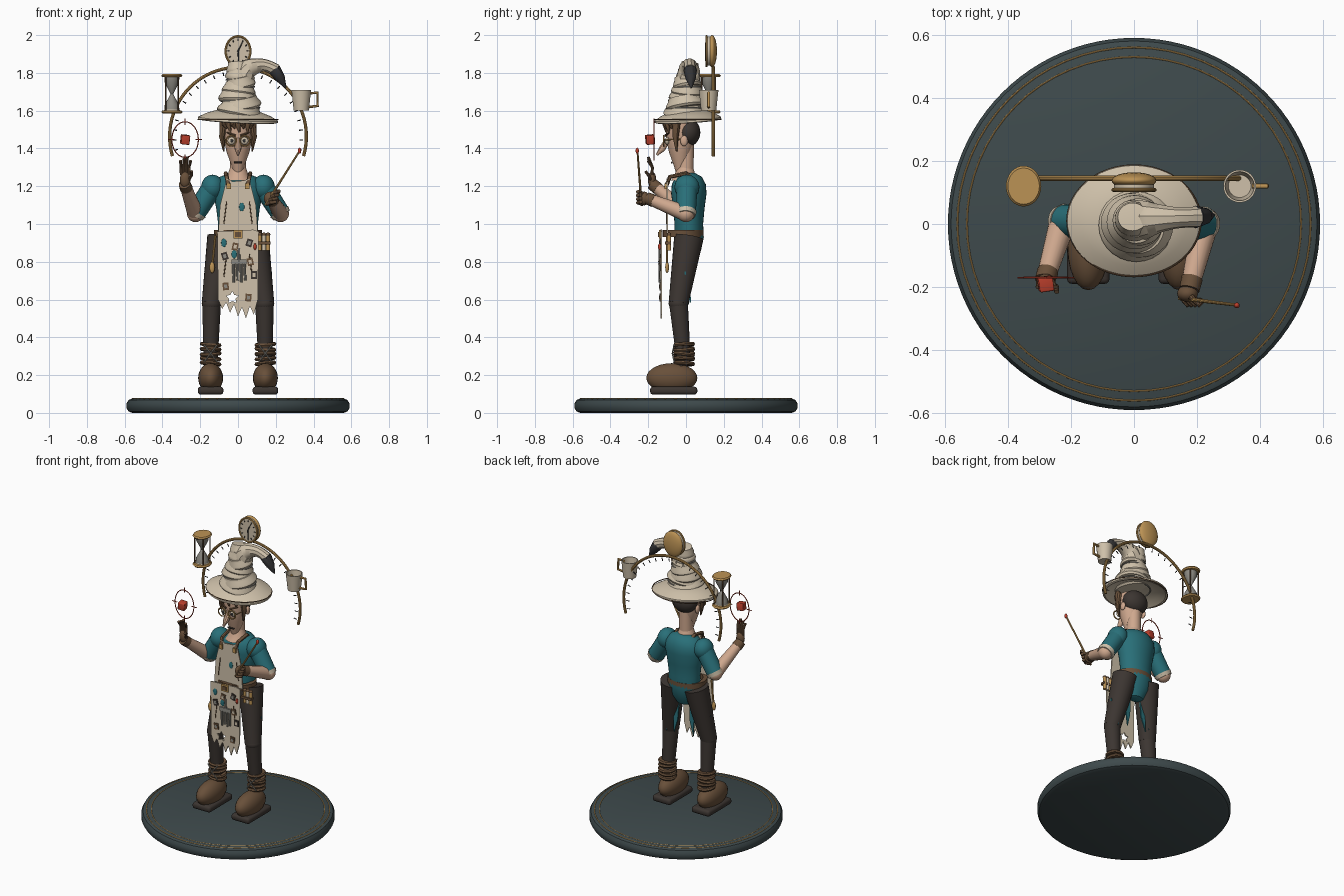
import bpy, bmesh, math, random
from math import sin, cos, pi
from mathutils import Vector

random.seed(4)
if "Cube" in bpy.data.objects:
    bpy.data.objects.remove(bpy.data.objects["Cube"])


def material(name, *rgb):
    m = bpy.data.materials.new(name)
    m.use_nodes = True
    m.diffuse_color = (*rgb, 1)
    m.node_tree.nodes["Principled BSDF"].inputs["Base Color"].default_value = (*rgb, 1)
    return m


slate = material("slate", .048, .068, .072)
teal = material("teal", .022, .16, .19)
cream = material("cream", .62, .53, .4)
skin = material("skin", .62, .39, .27)
leather = material("leather", .14, .08, .042)
cloth = material("dark cloth", .045, .036, .031)
gold = material("gold", .5, .29, .09)
red = material("red", .5, .05, .025)
charcoal = material("charcoal", .035, .035, .037)
grey = material("pale grey", .27, .26, .23)


def add(name, mesh, mat, loc=(0, 0, 0), rot=(0, 0, 0), scale=(1, 1, 1)):
    mesh.materials.clear()
    mesh.materials.append(mat)
    for p in mesh.polygons:
        p.use_smooth = True
    mesh.set_sharp_from_angle(angle=math.radians(35))
    o = bpy.data.objects.new(name, mesh)
    bpy.context.collection.objects.link(o)
    o.location, o.rotation_euler, o.scale = loc, rot, scale
    return o


def from_bm(name, bm, mat, *place):
    bmesh.ops.recalc_face_normals(bm, faces=bm.faces)
    me = bpy.data.meshes.new(name)
    bm.to_mesh(me)
    bm.free()
    return add(name, me, mat, *place)


def lathe(name, profile, mat, loc=(0, 0, 0), rot=(0, 0, 0), scale=(1, 1, 1), steps=32):
    bm = bmesh.new()
    vs = [bm.verts.new((r, 0, z)) for r, z in profile]
    es = [bm.edges.new(pair) for pair in zip(vs, vs[1:])]
    bmesh.ops.spin(bm, geom=vs + es, cent=(0, 0, 0), axis=(0, 0, 1), angle=2 * pi, steps=steps)
    bmesh.ops.remove_doubles(bm, verts=bm.verts, dist=.0001)
    return from_bm(name, bm, mat, loc, rot, scale)


def ball(name, loc, size, mat, rot=(0, 0, 0)):
    bm = bmesh.new()
    bmesh.ops.create_uvsphere(bm, u_segments=24, v_segments=14, radius=1)
    return from_bm(name, bm, mat, loc, rot, size)


def box(name, loc, size, mat, rot=(0, 0, 0), bevel=0):
    bm = bmesh.new()
    bmesh.ops.create_cube(bm, size=1)
    bmesh.ops.scale(bm, vec=size, verts=bm.verts)
    if bevel:
        bmesh.ops.bevel(bm, geom=bm.edges[:], offset=bevel, segments=3, affect='EDGES', profile=.5)
    return from_bm(name, bm, mat, loc, rot)


def limb(name, a, b, r1, r2, mat, sides=16):
    a, b = Vector(a), Vector(b)
    bm = bmesh.new()
    bmesh.ops.create_cone(bm, cap_ends=True, segments=sides, radius1=r1, radius2=r2, depth=(b - a).length)
    rot = (b - a).to_track_quat('Z', 'Y').to_euler()
    return from_bm(name, bm, mat, (a + b) / 2, rot)


def curve_mesh(cu):
    o = bpy.data.objects.new("temp", cu)
    bpy.context.collection.objects.link(o)
    me = bpy.data.meshes.new_from_object(o.evaluated_get(bpy.context.evaluated_depsgraph_get()))
    bpy.data.objects.remove(o)
    return me


def spline(cu, pts, radii=None, cyclic=False, kind='POLY'):
    s = cu.splines.new(kind)
    s.points.add(len(pts) - 1)
    for i, p in enumerate(pts):
        s.points[i].co = (*p, 1)
        s.points[i].radius = radii[i] if radii else 1
    s.use_cyclic_u = cyclic
    if kind == 'NURBS':
        s.order_u, s.use_endpoint_u = 3, True


def tube(name, pts, radii, mat, cyclic=False, kind='POLY'):
    cu = bpy.data.curves.new(name, 'CURVE')
    cu.dimensions, cu.bevel_depth, cu.bevel_resolution, cu.use_fill_caps = '3D', 1, 3, True
    spline(cu, pts, radii if isinstance(radii, list) else [radii] * len(pts), cyclic, kind)
    return add(name, curve_mesh(cu), mat)


def ring(name, c, rx, rz, r, mat, flat=False):
    arc = [2 * pi * i / 64 for i in range(64)]
    pts = [(c[0] + rx * cos(a), c[1] + (rz * sin(a) if flat else 0), c[2] + (0 if flat else rz * sin(a))) for a in arc]
    return tube(name, pts, r, mat, True)


def plate(name, outlines, y, depth, mat, tilt=0, z=0, x=0):
    """Upright sheet from x,z outlines; later outlines are holes."""
    cu = bpy.data.curves.new(name, 'CURVE')
    cu.dimensions, cu.fill_mode, cu.extrude = '2D', 'BOTH', depth / 2
    for line in outlines:
        spline(cu, [(px, pz, 0) for px, pz in line], cyclic=True)
    return add(name, curve_mesh(cu), mat, (x, y, z), (pi / 2 + tilt, 0, 0))


# Round base with two thin inlaid rings
lathe("base", [(0, 0), (.56, 0), (.58, .008), (.59, .025), (.59, .05), (.58, .068), (.56, .076), (0, .076)], slate, steps=96)
for r in (.53, .56):
    ring("base_ring", (0, 0, .075), r, r, .003, gold, True)

# Legs, boots and ragged shirt tails
for s, side in ((1, "left"), (-1, "right")):
    x = s * .145
    ball(side + "_boot", (x, -.075, .185), (.066, .135, .078), leather)
    box(side + "_sole", (x, -.065, .118), (.135, .25, .042), cloth, bevel=.016)
    limb(side + "_thigh", (s * .085, .015, .93), (s * .14, -.04, .58), .078, .052, cloth, 24)
    ball(side + "_knee", (s * .14, -.04, .58), (.052, .052, .045), cloth)
    limb(side + "_calf", (s * .14, -.04, .585), (x, -.01, .25), .05, .036, cloth, 24)
    for i in range(5):
        lathe("ankle_wrap", [(.03, -.009), (.053, -.009), (.058, 0), (.053, .009), (.03, .009)], leather,
              (x, -.01, .262 + i * .025), (random.uniform(-.12, .12), random.uniform(-.12, .12), 0))
    for k in (-1, 1):
        tube("lace", [(x - k * .035, -.062, .27), (x, -.072, .315), (x + k * .035, -.062, .36)], .004, grey)
    for i in range(4):
        w, low = s * (.06 + i * .032), .57 + .05 * (i % 2) + random.uniform(0, .03)
        plate("shirt_rag", [[(w - .025, .9 - i * .05), (w + .025, .9 - i * .05), (w + .02, low + .1),
                             (w + s * .012, low), (w - .012, low + .09)]], .058 - i * .006, .008, teal, .06, 0)

# Torso
lathe("shirt", [(0, .79), (.05, .805), (.09, .86), (.11, .93), (.105, 1), (.115, 1.08), (.13, 1.16),
                (.125, 1.21), (.095, 1.25), (.045, 1.27), (0, 1.27)], teal, (0, .015, 0), scale=(1, .72, 1))
lathe("belt", [(.1, .93), (.128, .93), (.128, .967), (.1, .967), (.1, .93)], leather, (0, -.015, 0), scale=(1, .85, 1))
lathe("collar", [(.075, 1.23), (.055, 1.26), (.042, 1.3)], skin, (0, -.005, 0))

# Apron with ragged hem, star hole and sewn patches
hem = [(-.105 + .021 * i, (.60, .55, .585, .53, .575, .51, .56, .50, .565, .52, .6)[i]) for i in range(11)]
star = [(-.03 + (.034, .018)[i % 2] * sin(i * pi / 5), .61 + (.034, .018)[i % 2] * cos(i * pi / 5)) for i in range(10)]
plate("apron_skirt", [[(-.11, .96)] + hem + [(.11, .96), (.08, .97)], star], -.131, .008, cream)
plate("apron_bib", [[(-.06, 1.24), (-.03, 1.225), (.03, 1.23), (.06, 1.24), (.095, 1.1), (.105, .95), (-.105, .95),
                     (-.095, 1.1)]], -.098, .008, cream)
for s in (-1, 1):
    tube("apron_strap", [(s * .05, -.105, 1.2), (s * .06, -.085, 1.25), (s * .065, 0, 1.268), (s * .05, .07, 1.22)], .011, leather)
    for z in (1.0, .72):
        tube("apron_fold", [(s * .06, -.103 if z > .9 else -.135, z + .12), (s * .075, -.103 if z > .9 else -.135, z)], .003, leather)
    box("strap_buckle", (s * .05, -.109, 1.2), (.024, .012, .03), gold)
box("belt_buckle", (0, -.137, .945), (.05, .012, .045), gold)
box("buckle_centre", (0, -.142, .945), (.03, .01, .025), leather)
for i, (x, z) in enumerate([(-.07, .83), (.065, .8), (-.065, .67), (.085, .73), (.055, .61), (-.015, .88), (.06, .9)]):
    box("patch", (x, -.138, z), (.032, .006, .04), leather if i % 3 else cloth, (0, (i - 3) * .1, 0))
    box("patch_centre", (x, -.141, z), (.016, .006, .02), cream if i % 2 else grey, (0, (i - 3) * .1, 0))
for x, z, y in ((.02, 1.09, -.104), (-.075, .9, -.137), (-.02, .84, -.137)):
    ball("stain", (x, y, z), (.014, .004, .022), teal)
for i in range(4):
    limb("fork_prong", (-.025 + i * .02, -.139, .79), (-.022 + i * .02, -.139, .69 + .01 * (i % 2)), .008, .006, grey, 8)
box("fork_head", (.005, -.139, .8), (.08, .014, .025), grey)
limb("fork_handle", (.005, -.139, .8), (.005, -.139, .87), .008, .006, grey, 8)

# Belt tools
for i in range(3):
    limb("vial", (.115 + i * .022, -.09, .86), (.115 + i * .022, -.09, .94), .011, .011, (gold, cream, gold)[i], 12)
    ball("vial_stopper", (.115 + i * .022, -.09, .945), (.012, .012, .01), leather)
box("vial_loop", (.135, -.095, .9), (.075, .03, .015), leather)
ball("red_charm", (.09, -.14, .88), (.008, .008, .018), red)
limb("brass_spoon", (-.12, -.1, .94), (-.135, -.1, .79), .006, .006, gold, 8)
ball("spoon_bowl", (-.137, -.1, .77), (.014, .01, .03), gold)

# Arms: shoulder, sleeve, cuff, forearm and gloved hand
elbows = {1: (.225, 0, 1.055), -1: (-.225, .01, 1.055)}
wrists = {1: (.18, -.19, 1.13), -1: (-.278, -.165, 1.2)}
for s in (1, -1):
    e, w = Vector(elbows[s]), Vector(wrists[s])
    sh = Vector((s * .135, .005, 1.195))
    ball("shoulder", sh, (.06, .066, .066), teal)
    limb("sleeve", sh, e, .056, .052, teal, 20)
    d = (e - sh).normalized()
    limb("sleeve_cuff", e - d * .012, e + d * .012, .056, .05, cream, 14)
    ball("elbow", e, (.045, .045, .045), skin)
    limb("forearm", e, w, .043, .03, skin, 20)
    d = (w - e).normalized()
    limb("glove_cuff", w - d * .02, w + d * .02, .034, .032, leather)
ball("right_palm", (-.28, -.18, 1.235), (.028, .022, .042), leather)
for i in range(4):
    x = -.3 + i * .014
    tube("right_finger", [(x, -.18, 1.26), (x - .002, -.178, 1.3), (x + .004 * (i - 1), -.2, 1.335 + .01 * (i % 3))], .008, leather)
tube("right_thumb", [(-.262, -.185, 1.23), (-.245, -.2, 1.26), (-.245, -.215, 1.28)], .008, leather)
ball("left_palm", (.17, -.22, 1.135), (.033, .027, .036), leather)
for i in range(4):
    z = 1.105 + i * .019
    tube("left_finger", [(.15 + i * .01, -.23, z), (.17 + i * .012, -.255, z + .008), (.2 + i * .006, -.24, z + .012)], .01, leather)

# Wand with a red tip
limb("wand", (.145, -.235, 1.1), (.325, -.257, 1.385), .007, .005, gold, 10)
ball("wand_tip", (.326, -.258, 1.388), (.009, .009, .016), red)

# Floating cube in its sighting ring
box("red_cube", (-.28, -.19, 1.447), (.046, .046, .05), red, (.1, .1, .15), .005)
ring("sight_ring", (-.28, -.17, 1.447), .07, .094, .003, red)
for a in range(4):
    u, v = cos(a * pi / 2), sin(a * pi / 2)
    limb("sight_mark", (-.28 + u * .055, -.17, 1.447 + v * .078), (-.28 + u * .09, -.17, 1.447 + v * .112), .003, .003, red, 6)

# Head and face
limb("neck", (0, -.005, 1.2), (0, 0, 1.42), .044, .042, skin, 24)
lathe("head", [(0, 1.25), (.02, 1.26), (.035, 1.31), (.06, 1.38), (.075, 1.45), (.075, 1.54), (0, 1.57)], skin, (0, -.03, 0))
ball("hair", (0, .01, 1.485), (.084, .066, .075), cloth)
tube("nose", [(0, -.095, 1.45), (0, -.125, 1.4), (0, -.155, 1.365)], [.013, .019, .006], skin)
limb("mouth", (-.022, -.075, 1.325), (.022, -.075, 1.325), .005, .005, cloth, 8)
for s in (1, -1):
    ball("ear", (s * .08, -.01, 1.44), (.012, .02, .028), skin)
    tube("sideburn", [(s * .075, -.05, 1.54), (s * .084, -.055, 1.46), (s * .075, -.05, 1.385)], [.022, .016, .004], leather)
    ball("eye", (s * .035, -.1, 1.44), (.02, .012, .02), cream)
    ball("pupil", (s * .033, -.112, 1.44), (.008, .005, .009), charcoal)
    ring("spectacle_rim", (s * .036, -.118, 1.44), .027, .027, .004, gold)
    limb("eyebrow", (s * .015, -.108, 1.468), (s * .06, -.09, 1.485), .007, .004, leather, 8)
    limb("spectacle_arm", (s * .063, -.115, 1.445), (s * .083, 0, 1.45), .003, .003, gold, 6)
for i in range(9):
    a = (i - 4) * .3
    tube("fringe_lock", [(.085 * sin(a), -.03 - .07 * cos(a), 1.555), (.09 * sin(a), -.03 - .08 * cos(a), 1.525),
                         (.08 * sin(a + .1), -.03 - .075 * cos(a), 1.485 + .02 * (i % 2))], [.018, .015, .004], leather)

# Crumpled hat: brim, tilted folds and drooping tip
lathe("hat_brim", [(0, .03), (.1, .022), (.16, .006), (.2, -.012), (.213, -.008), (.212, .002), (.17, .024), (.11, .045), (0, .05)],
      cream, (0, .01, 1.555), (.06, .05, 0), (1, .83, 1), 48)
ring("brim_edge", (0, .01, 1.553), .212, .176, .003, leather, True).rotation_euler = (0, 0, 0)
for i in range(7):
    r, z = .122 - i * .0105, 1.575 + i * .037
    lathe("hat_fold", [(0, 0), (r * .92, 0), (r, .012), (r * .97, .025), (r * .84, .045), (r * .8, .06), (0, .065)], cream,
          (.005 + .012 * sin(i * 2), -.004 + i * .003, z), (.16 * sin(i * 1.9), .2 * cos(i * 2.4), 0), (1, .95, 1), 28)
    ring("fold_seam", (.005 + .012 * sin(i * 2), -.004 + i * .003, z + .003), r * .88, r * .84, .004, grey, True)
tube("hat_top", [(.02, .012, 1.76), (.035, .015, 1.81), (.08, .018, 1.835), (.15, .02, 1.845), (.2, .022, 1.815)],
     [.065, .062, .045, .03, .034], cream, kind='NURBS')
tube("hat_tip", [(.165, .022, 1.84), (.195, .022, 1.815), (.225, .025, 1.77), (.253, .028, 1.72)], [.022, .036, .027, .004], charcoal)

# Dial arch with tick marks
start, sweep = -.29, pi + .58
arch = [start + sweep * i / 48 for i in range(49)]
tube("dial_arch", [(.362 * cos(a), .145, 1.464 + .365 * sin(a)) for a in arch], .009, gold)
for a in arch[1::2]:
    limb("dial_tick", (.325 * cos(a), .142, 1.464 + .328 * sin(a)), (.345 * cos(a), .142, 1.464 + .348 * sin(a)), .003, .003, charcoal, 6)

# Clock on top of the arch
ball("clock_case", (0, .138, 1.915), (.071, .026, .085), gold)
lathe("clock_face", [(0, -.008), (.064, -.008), (.064, .012), (0, .012)], cream, (0, .118, 1.915), (pi / 2, 0, 0), (1, 1.2, 1))
ring("clock_rim", (0, .108, 1.915), .066, .079, .006, gold)
for i in range(12):
    a = i * pi / 6
    limb("hour_mark", (.045 * cos(a), .105, 1.915 + .055 * sin(a)), (.055 * cos(a), .105, 1.915 + .066 * sin(a)), .003, .003, charcoal, 6)
for x, z in ((.022, 1.96), (.003, 1.862), (.016, 1.945)):
    limb("clock_hand", (0, .103, 1.915), (x, .103, z), .004, .002, charcoal, 6)

# Hourglass
for z in (1.593, 1.785):
    lathe("hourglass_cap", [(0, -.008), (.05, -.008), (.056, 0), (.05, .008), (0, .008)], gold, (-.35, .12, z), scale=(1, 1.15, 1))
lathe("hourglass_bulb", [(0, 1.6), (.04, 1.6), (.038, 1.63), (.007, 1.688), (.038, 1.75), (.04, 1.78), (0, 1.78)], grey, (-.35, .12, 0))
lathe("hourglass_sand", [(0, 1.6), (.042, 1.602), (.0, 1.66)], cream, (-.35, .12, 0))
for i in range(4):
    x, y = -.35 + .046 * cos(pi / 4 + i * pi / 2), .12 + .05 * sin(pi / 4 + i * pi / 2)
    limb("hourglass_post", (x, y, 1.59), (x, y, 1.79), .004, .004, leather, 8)

# Cup
lathe("cup", [(0, 1.6), (.04, 1.6), (.052, 1.71), (.046, 1.71), (.036, 1.615), (0, 1.615)], cream, (.335, .12, 0))
tube("cup_handle", [(.375, .12, 1.692), (.42, .12, 1.695), (.422, .12, 1.625), (.375, .12, 1.62)], .008, gold)
